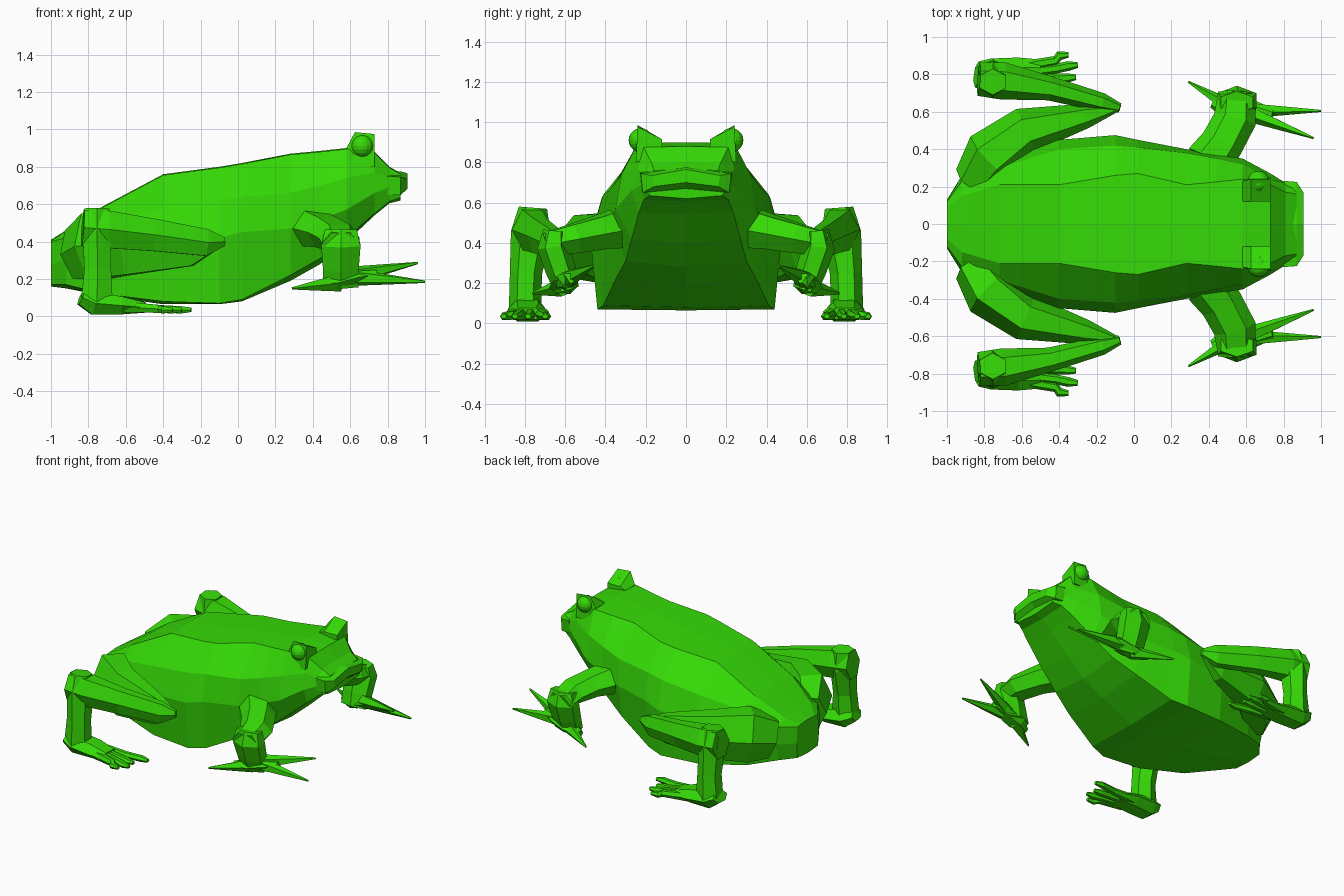
import bpy, bmesh, math
from mathutils import Vector

green = bpy.data.materials.new("frog green")
green.diffuse_color = (0.036, 0.70, 0.002, 1)


def loft(name, rings, mirror=False):
    """Skin a list of equal-sized rings and close both ends."""
    bm = bmesh.new()
    loops = [[bm.verts.new(p) for p in r] for r in rings]
    n = len(loops[0])
    for a, b in zip(loops, loops[1:]):
        for i in range(n):
            j = (i + 1) % n
            bm.faces.new((a[i], a[j], b[j], b[i]))
    bm.faces.new(loops[0])
    bm.faces.new(loops[-1])
    bmesh.ops.recalc_face_normals(bm, faces=bm.faces)
    me = bpy.data.meshes.new(name)
    bm.to_mesh(me)
    bm.free()
    return add(name, me, mirror)


def add(name, me, mirror):
    me.materials.append(green)
    ob = bpy.data.objects.new(name, me)
    bpy.context.collection.objects.link(ob)
    if mirror:
        m = ob.modifiers.new("Mirror", 'MIRROR')
        m.use_axis = (False, True, False)
        m.use_mirror_merge = False
    return ob


def limb(name, pts, sides=6, up=(0, 0, 1)):
    """Tapered tube; each point is x, y, z, half width, half height."""
    rings = []
    for i, p in enumerate(pts):
        a = Vector(pts[max(i - 1, 0)][:3])
        b = Vector(pts[min(i + 1, len(pts) - 1)][:3])
        t = (b - a).normalized()
        u = t.cross(Vector(up)).normalized()
        v = u.cross(t)
        rings.append([Vector(p[:3]) + u * p[3] * math.cos(k) + v * p[4] * 1.1 * math.sin(k)
                      for k in (2 * math.pi * s / sides for s in range(sides))])
    return loft(name, rings, True)


# Body and head: x, top z, top half width, upper side, widest side, lower side, bottom z
body = [
    (-1.00, .41, .08, (.12, .40), (.13, .28), (.12, .17), .16),
    (-0.92, .46, .15, (.23, .42), (.26, .30), (.22, .17), .15),
    (-0.72, .59, .21, (.30, .50), (.36, .35), (.33, .12), .11),
    (-0.40, .76, .21, (.40, .58), (.45, .40), (.42, .08), .065),
    (-0.10, .80, .26, (.42, .62), (.475, .42), (.44, .07), .065),
    (0.02, .82, .27, (.41, .64), (.45, .45), (.41, .09), .08),
    (0.28, .87, .21, (.38, .66), (.40, .47), (.35, .22), .19),
    (0.44, .885, .225, (.35, .70), (.37, .52), (.30, .31), .28),
    (0.58, .90, .24, (.32, .74), (.35, .57), (.27, .42), .40),
    (0.73, .88, .21, (.24, .77), (.27, .66), (.235, .55), .54),
    (0.81, .80, .17, (.22, .74), (.22, .69), (.21, .615), .605),
    (0.87, .765, .16, (.21, .72), (.20, .67), (.18, .635), .62),
]
rings = []
for x, zt, yt, up, mid, low, zb in body:
    half = [(yt, zt - .005), up, mid, low]
    ring = [(x, 0, zt)] + [(x, y, z) for y, z in half] + [(x, 0, zb)]
    ring += [(x, -y, z) for y, z in reversed(half)]
    rings.append(ring)
loft("body", rings)

# Protruding upper lip
loft("upper_lip", [
    [(x, y, z) for y, z in ((-w, zl), (0, zl + .02), (w, zl), (w + .01, zh - .03), (0, zh), (-w - .01, zh - .03))]
    for x, w, zl, zh in ((.80, .22, .65, .78), (.87, .215, .65, .775), (.905, .16, .68, .765))])

# Brow ridges over the eyes
loft("brow", [
    [(x, .12, .84), (x, .12, zi), (x, yo, zo), (x, yo + .01, .80)]
    for x, zi, yo, zo in ((.58, .895, .23, .90), (.625, .915, .24, .985), (.73, .915, .24, .975))], True)

# Round eyes
bm = bmesh.new()
bmesh.ops.create_uvsphere(bm, u_segments=16, v_segments=10, radius=.06)
bmesh.ops.translate(bm, verts=bm.verts, vec=(.665, .225, .91))
me = bpy.data.meshes.new("eye")
bm.to_mesh(me)
bm.free()
add("eye", me, True)

# Hind legs: thigh forward to the knee, shank back, tarsus down
limb("thigh", [(-.86, .23, .33, .11, .14), (-.77, .36, .375, .15, .185), (-.58, .50, .38, .125, .165),
               (-.25, .58, .37, .065, .105), (-.08, .62, .40, .015, .02)])
limb("shank", [(-.075, .62, .40, .025, .025), (-.17, .65, .395, .05, .075), (-.45, .725, .435, .065, .09),
               (-.70, .765, .465, .10, .105), (-.83, .775, .475, .09, .10)])
limb("tarsus", [(-.755, .76, .575, .07, .07), (-.755, .77, .45, .10, .08), (-.75, .795, .25, .08, .075),
                (-.755, .80, .06, .08, .09)], up=(1, 0, 0))
limb("hind_foot", [(-.84, .80, .10, .07, .04), (-.77, .79, .07, .095, .065), (-.62, .785, .058, .105, .05),
                   (-.5, .79, .048, .09, .03)])
for i, (y0, x1, y1) in enumerate(((.73, -.25, .70), (.77, -.31, .785), (.81, -.30, .85), (.84, -.35, .905))):
    limb(f"hind_toe_{i + 1}", [(-.6, y0, .05, .03, .03), (-.42, (y0 + y1) / 2, .04, .026, .022),
                               (x1 - .05, y1 - .005, .035, .026, .02), (x1, y1, .035, .015, .012)])

# Front legs: upper arm outward, forearm down, splayed hand
limb("upper_arm", [(.40, .33, .47, .13, .10), (.47, .43, .45, .115, .085), (.54, .56, .42, .115, .075),
                   (.55, .70, .39, .10, .06)])
limb("forearm", [(.55, .65, .46, .06, .09), (.55, .66, .38, .08, .11), (.55, .62, .26, .075, .10),
                 (.55, .59, .165, .06, .10)], up=(1, 0, 0))
limb("hand", [(.42, .65, .17, .03, .02), (.52, .61, .18, .07, .035), (.64, .60, .21, .06, .035),
              (.74, .58, .225, .035, .025)])
for i, (start, tip) in enumerate((((.6, .61, .21), (1.0, .605, .185)), ((.62, .59, .22), (.96, .46, .285)),
                                  ((.54, .61, .18), (.29, .76, .15)))):
    a, b = Vector(start), Vector(tip)
    limb(f"finger_{i + 1}", [(*a.lerp(b, f), w, w) for f, w in ((0, .045), (.5, .026), (1, .006))], 5)
